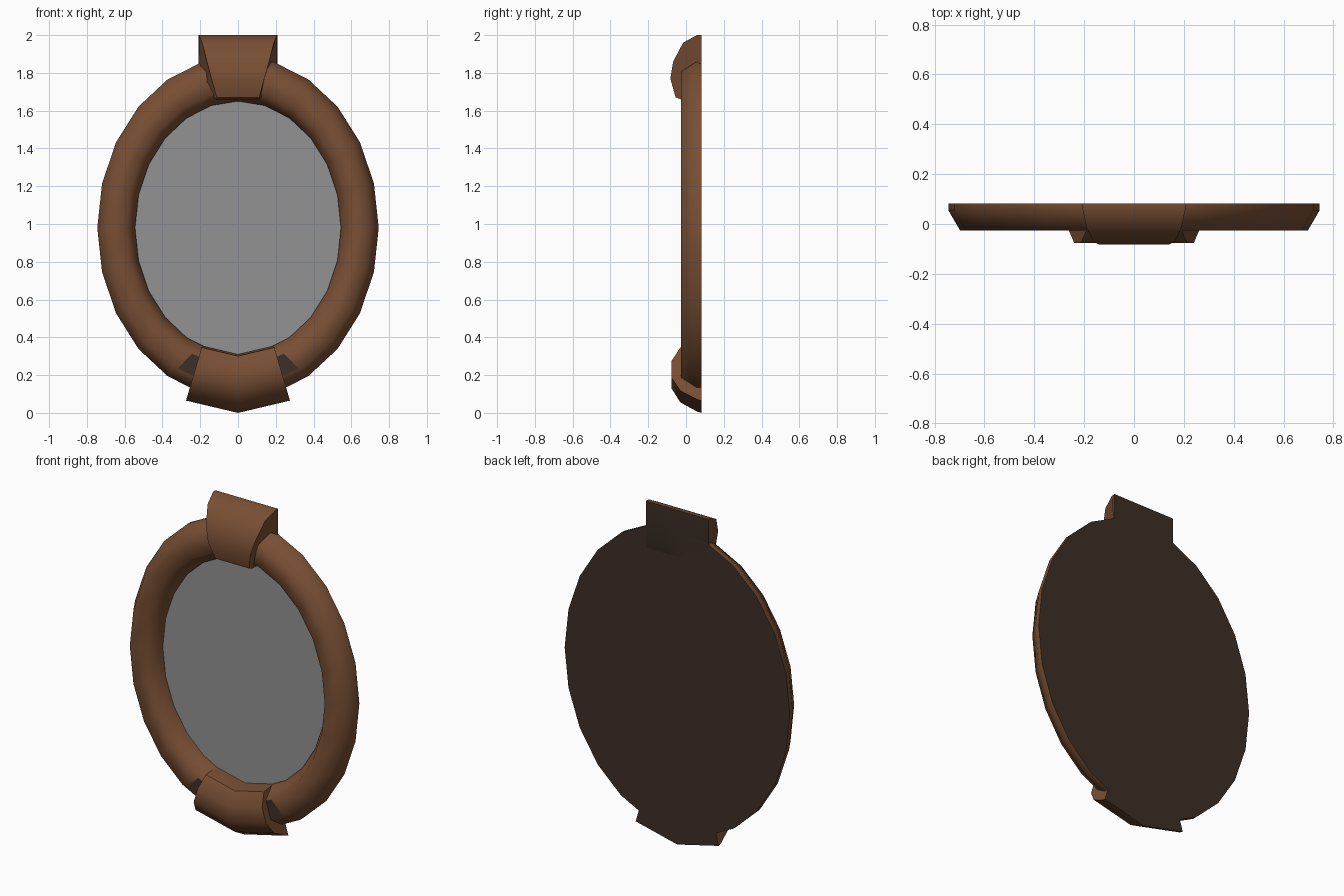
import bpy, math

if "Cube" in bpy.data.objects:
    bpy.data.objects.remove(bpy.data.objects["Cube"])


def material(name, rgb):
    m = bpy.data.materials.new(name)
    m.diffuse_color = (*rgb, 1)
    m.use_nodes = True
    m.node_tree.nodes["Principled BSDF"].inputs["Base Color"].default_value = m.diffuse_color
    return m


WOOD = material("brown wood", (0.19, 0.078, 0.034))
DARK = material("dark brown backing", (0.048, 0.029, 0.020))
GLASS = material("grey glass", (0.29, 0.29, 0.29))

N = 24          # sides of the oval
CZ = 0.98       # oval centre height
BACK = 0.083


def make(name, verts, faces, mats, smooth=None):
    me = bpy.data.meshes.new(name)
    me.from_pydata(verts, [], faces)
    for m in mats:
        me.materials.append(m)
    ob = bpy.data.objects.new(name, me)
    bpy.context.collection.objects.link(ob)
    # consistent outward normals
    bpy.context.view_layer.objects.active = ob
    ob.select_set(True)
    if len(faces) > 2:
        bpy.ops.object.mode_set(mode='EDIT')
        bpy.ops.mesh.select_all(action='SELECT')
        bpy.ops.mesh.normals_make_consistent(inside=False)
        bpy.ops.object.mode_set(mode='OBJECT')
    if smooth:
        bpy.ops.object.shade_smooth_by_angle(angle=math.radians(smooth))
    ob.select_set(False)
    return ob


def oval(f, y, angle):
    """Point on the oval: f = 0 inner rim, f = 1 outer rim."""
    rx, rz = 0.545 + 0.20 * f, 0.67 + 0.237 * f
    return (rx * math.cos(angle), y, CZ + rz * math.sin(angle))


def darken_back(ob):
    for p in ob.data.polygons:
        if p.normal.y > 0.9:
            p.material_index = 1


# oval frame: half-round profile swept round the oval, dark at the back
profile = [(0, BACK), (0, 0.055), (0.24, -0.027), (0.76, -0.027), (1, 0.055), (1, BACK)]
P = len(profile)
verts = [oval(f, y, 2 * math.pi * i / N) for i in range(N) for f, y in profile]
faces = [(i * P + j, i * P + (j + 1) % P, (i + 1) % N * P + (j + 1) % P, (i + 1) % N * P + j)
         for i in range(N) for j in range(P)]
darken_back(make("oval_frame", verts, faces, [WOOD, DARK], 62))

# mirror glass and the back panel behind it
ring = [2 * math.pi * i / N for i in range(N)]
make("mirror_glass", [oval(0.0, 0.068, a) for a in ring], [tuple(range(N))], [GLASS])
make("back_panel", [oval(0.0, BACK, a) for a in ring], [tuple(reversed(range(N)))], [DARK])


def loft(name, sections, smooth):
    """Skin a row of matching cross-sections and close both ends."""
    n = len(sections[0])
    vs = [v for s in sections for v in s]
    fs = [(k * n + j, k * n + (j + 1) % n, (k + 1) * n + (j + 1) % n, (k + 1) * n + j)
          for k in range(len(sections) - 1) for j in range(n)]
    fs += [tuple(range(n)), tuple(range(len(vs) - n, len(vs)))]
    ob = make(name, vs, fs, [WOOD, DARK], smooth)
    darken_back(ob)
    return ob


# top crest: curved front that narrows downwards (half width, y, z)
crest = [(0.208, BACK, 2.0), (0.206, 0.058, 2.0), (0.19, -0.015, 1.96), (0.165, -0.068, 1.86),
         (0.14, -0.083, 1.77), (0.112, -0.055, 1.67), (0.115, -0.027, 1.66),
         (0.14, 0.05, 1.68), (0.208, BACK, 1.72)]
loft("top_crest", [[(s * x, y, z) for x, y, z in crest] for s in (-1, 1)], 40)

# bottom clasp: two straight lengths meeting at the centre (t = outer to inner, y)
clasp = [(0, BACK), (0.02, 0.06), (0.18, -0.03), (0.42, -0.077), (0.72, -0.077),
         (0.97, -0.03), (1, 0.06), (1, BACK)]
end = [[(s * (0.275 - 0.085 * t), y, 0.065 + 0.29 * t) for t, y in clasp] for s in (-1, 1)]
middle = [(0, y, 0.31 * t) for t, y in clasp]
loft("bottom_clasp", [end[0], middle, end[1]], 45)

# dark worn patches on the frame beside the clasp
patch = [(0.26, -73), (0.26, -66), (0.5, -64), (0.74, -62.5), (0.74, -74)]
for side, s in (("left", -1), ("right", 1)):
    pts = [oval(f * 0.97, -0.030, math.radians(a)) for f, a in patch]
    pts = [(s * x, y, z) for x, y, z in pts]
    make("dark_patch_" + side, pts, [tuple(range(5))[::s]], [DARK])
